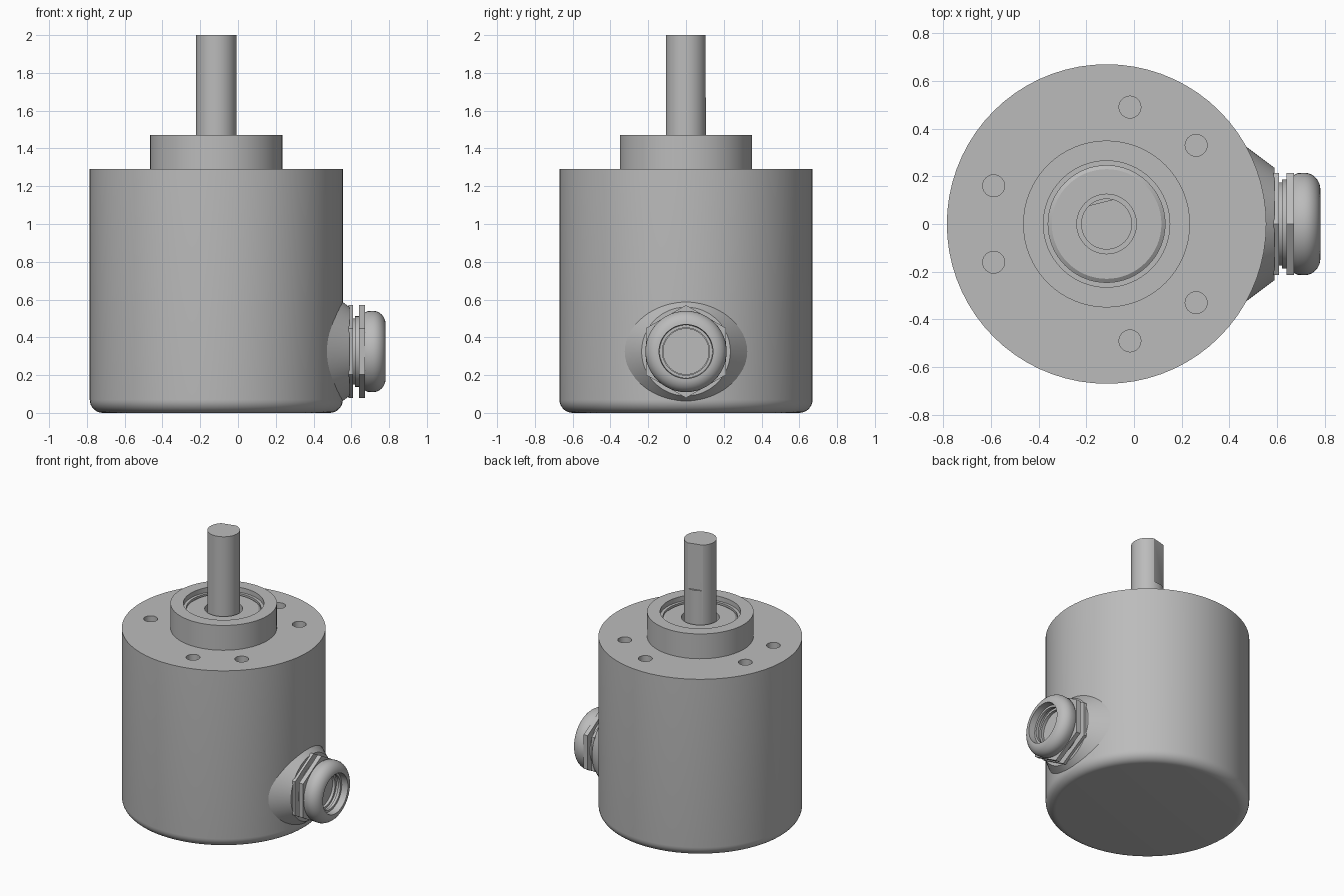
import bpy, bmesh
from math import sin, cos, pi, radians
from mathutils import Matrix, Vector

if "Cube" in bpy.data.objects:
    bpy.data.objects.remove(bpy.data.objects["Cube"])

AXIS_X = -0.115          # centre line of the housing
GLAND_Z = 0.325          # height of the cable gland axis

metal = bpy.data.materials.new("grey_metal")
metal.use_nodes = True
GREY = (0.5, 0.5, 0.5, 1)
metal.diffuse_color = GREY
metal.node_tree.nodes["Principled BSDF"].inputs["Base Color"].default_value = GREY

UPRIGHT = Matrix.Translation((AXIS_X, 0, 0))
SIDEWAYS = Matrix.Translation((0, 0, GLAND_Z)) @ Matrix.Rotation(pi / 2, 4, 'Y')


def make_object(name, bm):
    bmesh.ops.recalc_face_normals(bm, faces=bm.faces)
    mesh = bpy.data.meshes.new(name)
    bm.to_mesh(mesh)
    bm.free()
    mesh.materials.append(metal)
    obj = bpy.data.objects.new(name, mesh)
    bpy.context.collection.objects.link(obj)
    return obj


def lathe(name, profile, place, sides=64):
    """Spin a profile of (radius, height) points that starts and ends on the axis."""
    bm = bmesh.new()
    verts = [bm.verts.new((r, 0, h)) for r, h in profile]
    edges = [bm.edges.new(pair) for pair in zip(verts, verts[1:])]
    bmesh.ops.spin(bm, geom=verts + edges, cent=(0, 0, 0), axis=(0, 0, 1),
                   angle=2 * pi, steps=sides, use_merge=True)
    bmesh.ops.remove_doubles(bm, verts=bm.verts, dist=0.0001)
    bm.transform(place)
    return make_object(name, bm)


def arc(cr, ch, rr, rh, start, end, steps=8):
    """Points of an elliptic quarter for a lathe profile."""
    turns = [radians(start + (end - start) * i / steps) for i in range(steps + 1)]
    return [(cr + rr * cos(t), ch + rh * sin(t)) for t in turns]


def cut(obj, cutter):
    cutter.hide_render = True
    mod = obj.modifiers.new("cut", 'BOOLEAN')
    mod.object, mod.operation, mod.solver = cutter, 'DIFFERENCE', 'EXACT'
    bpy.context.view_layer.objects.active = obj
    bpy.ops.object.modifier_apply(modifier=mod.name)
    bpy.data.objects.remove(cutter)


# Housing with rounded bottom edge
housing = lathe("housing", [(0, 0)] + arc(0.6, 0.07, 0.07, 0.07, -90, 0)
                + [(0.67, 1.29), (0, 1.29)], UPRIGHT, 72)

# Six blind mounting holes: two sets of three
bm = bmesh.new()
for first in (41.3, 78.7):
    for k in range(3):
        a = radians(first + 120 * k)
        spot = Matrix.Translation((AXIS_X + 0.5 * cos(a), 0.5 * sin(a), 1.29))
        bmesh.ops.create_cone(bm, cap_ends=True, segments=24, radius1=0.046,
                              radius2=0.046, depth=0.24, matrix=spot)
cut(housing, make_object("hole_cutter", bm))

# Centring collar with stepped bearing recess
collar = lathe("centring_collar", [
    (0, 1.28), (0.35, 1.28), (0.35, 1.47), (0.265, 1.47), (0.265, 1.435),
    (0.245, 1.435), (0.245, 1.42), (0.23, 1.43), (0.125, 1.43), (0.125, 1.36),
    (0, 1.36)], UPRIGHT)

# Shaft with a milled flat near its end
shaft = lathe("shaft", [(0, 1.35), (0.107, 1.35), (0.107, 2), (0, 2)], UPRIGHT, 48)
bm = bmesh.new()
bmesh.ops.create_cube(bm, size=1)
bm.transform(UPRIGHT @ Matrix.Rotation(radians(14), 4, 'Z')
             @ Matrix.Translation((0, 0.593, 2.17)))
cut(shaft, make_object("flat_cutter", bm))

# Conical boss carrying the cable gland
boss = lathe("gland_boss", [(0, 0.47), (0.325, 0.47), (0.235, 0.59), (0, 0.59)], SIDEWAYS)


# Two hexagons with corners pointing front and back
def hexagon(name, start, end):
    bm = bmesh.new()
    bmesh.ops.create_cone(bm, cap_ends=True, segments=6, radius1=0.246, radius2=0.246,
                          depth=end - start)
    bm.transform(SIDEWAYS @ Matrix.Translation((0, 0, (start + end) / 2))
                 @ Matrix.Rotation(pi / 2, 4, 'Z'))
    return make_object(name, bm)


gland_base = hexagon("gland_base_hexagon", 0.585, 0.608)
gland_neck = lathe("gland_neck", [(0, 0.6), (0.175, 0.6), (0.175, 0.62), (0.187, 0.62),
                                  (0.187, 0.645), (0, 0.645)], SIDEWAYS, 48)
gland_nut = hexagon("gland_nut", 0.64, 0.672)

# Domed gland cap, open at the end with a stepped bore
gland_cap = lathe("gland_cap", [(0, 0.66), (0.2, 0.66), (0.213, 0.685)]
                  + arc(0.143, 0.715, 0.072, 0.067, 0, 90)
                  + [(0.14, 0.735), (0.125, 0.735), (0.125, 0.715), (0.135, 0.715),
                     (0.135, 0.695), (0.12, 0.695), (0.12, 0.675), (0, 0.675)],
                  SIDEWAYS, 48)

# Smooth round surfaces, keep edges sharp
bpy.ops.object.select_all(action='DESELECT')
for obj in (housing, collar, shaft, boss, gland_base, gland_neck, gland_nut, gland_cap):
    obj.select_set(True)
    bpy.context.view_layer.objects.active = obj
bpy.ops.object.shade_smooth_by_angle(angle=radians(30))
